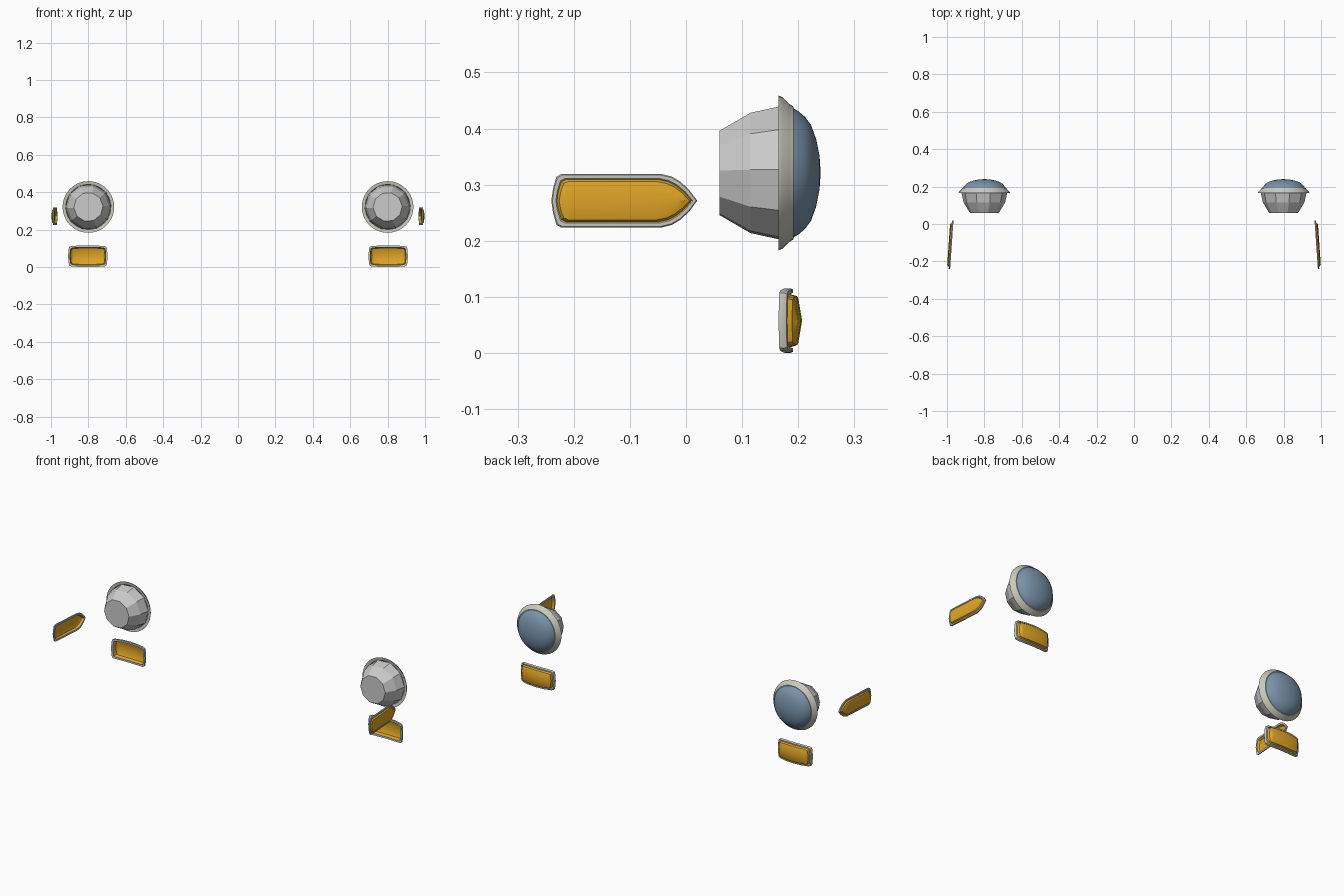
import bpy, bmesh, math

if "Cube" in bpy.data.objects:
    bpy.data.objects.remove(bpy.data.objects["Cube"])


def material(name, col):
    m = bpy.data.materials.new(name)
    m.diffuse_color = (*col, 1)
    m.use_nodes = True
    m.node_tree.nodes["Principled BSDF"].inputs["Base Color"].default_value = m.diffuse_color
    return m


AMBER = material("amber", (0.75, 0.38, 0.02))
GLASS = material("blue_glass", (0.19, 0.29, 0.40))
TRIM = material("trim", (0.58, 0.58, 0.50))


def loft(name, loops, mat=None, cap=False, closed=False, smooth=None):
    """Skin a series of equal-length closed loops."""
    bm = bmesh.new()
    rings = [[bm.verts.new(p) for p in loop] for loop in loops]
    pairs = list(zip(rings, rings[1:]))
    if closed:
        pairs.append((rings[-1], rings[0]))
    n = len(rings[0])
    for a, b in pairs:
        for i in range(n):
            j = (i + 1) % n
            bm.faces.new((a[i], a[j], b[j], b[i]))
    if cap:
        bm.faces.new(rings[0])
    bmesh.ops.remove_doubles(bm, verts=bm.verts, dist=1e-5)
    bmesh.ops.recalc_face_normals(bm, faces=bm.faces)
    me = bpy.data.meshes.new(name)
    bm.to_mesh(me)
    bm.free()
    ob = bpy.data.objects.new(name, me)
    bpy.context.collection.objects.link(ob)
    if mat:
        me.materials.append(mat)
    if smooth:
        bpy.ops.object.select_all(action='DESELECT')
        bpy.context.view_layer.objects.active = ob
        ob.select_set(True)
        bpy.ops.object.shade_smooth_by_angle(angle=math.radians(smooth))
    return ob


def lathe(name, cx, cz, profile, sides, phase=0.0, **kw):
    """Revolve (y, radius) points around the y axis."""
    ang = [phase + 2 * math.pi * i / sides for i in range(sides)]
    loft(name, [[(cx + r * math.cos(a), y, cz + r * math.sin(a)) for a in ang]
                for y, r in profile], **kw)


def lamp(name, outline, place):
    """Open frame plus a ridged lens shell; place(u, v, depth) gives 3D."""
    hu = max(abs(u) for u, v in outline)
    hv = max(abs(v) for u, v in outline)

    def loop(inset, d, flat=1):
        return [place(u * (hu - inset) / hu, v * flat * (hv - inset) / hv, d)
                for u, v in outline]

    loft(name + "_frame", [loop(0, 0), loop(0, 0.7), loop(0.002, 1),
                           loop(0.008, 1), loop(0.010, 0.7), loop(0.010, 0)],
         TRIM, closed=True, smooth=30)
    loft(name + "_lens", [loop(0.010, 0.6), loop(0.014, 1.55),
                          loop(0.018, 1.7), loop(0.022, 2.2, 0)],
         AMBER, smooth=30)


# outlines: quarter for the rectangular lamp, upper half for the pointed marker
quarter = [(.1055, 0), (.103, .035), (.1, .049), (.09, .054), (.05, .057), (0, .0575)]
upper = quarter + [(-u, v) for u, v in quarter[-2::-1]]
rect = upper + [(u, -v) for u, v in upper[-2:0:-1]]
half = [(.13, 0), (.116, .019), (.1, .034), (.085, .043), (.065, .048), (-.112, .048),
        (-.121, .043), (-.127, .022), (-.13, 0)]
pointed = half + [(u, -v) for u, v in half[-2:0:-1]]

for s, side in ((-1, "left"), (1, "right")):
    cx, cz = 0.8 * s, 0.321
    # headlight: faceted bucket, trim ring, domed lens
    lathe(side + "_headlight_bucket", cx, cz,
          [(.06, .078), (.115, .111), (.168, .123)], 10, math.radians(3), cap=True)
    lathe(side + "_headlight_ring", cx, cz,
          [(.168, .120), (.165, .138), (.172, .135), (.184, .123), (.192, .118), (.192, .112)],
          40, mat=TRIM, smooth=30)
    lathe(side + "_headlight_lens", cx, cz,
          [(.190, .116), (.2, .110), (.212, .100), (.223, .085), (.232, .06),
           (.238, .03), (.24, 0)], 40, mat=GLASS, smooth=40)

    # turn signal below the headlight, bowed slightly forward in the middle
    lamp(side + "_turn_signal", rect, lambda u, v, d: (
        s * .803 + u, .165 + .012 * (1 - (u / .1055) ** 2) + d * .0136, .0577 + v))

    # side marker, toed in toward its pointed end
    lamp(side + "_side_marker", pointed, lambda u, v, d: (
        s * (.965 + .018 * (.13 - u) / .26 + d * .0078), -.11 + u, .2715 + v))
